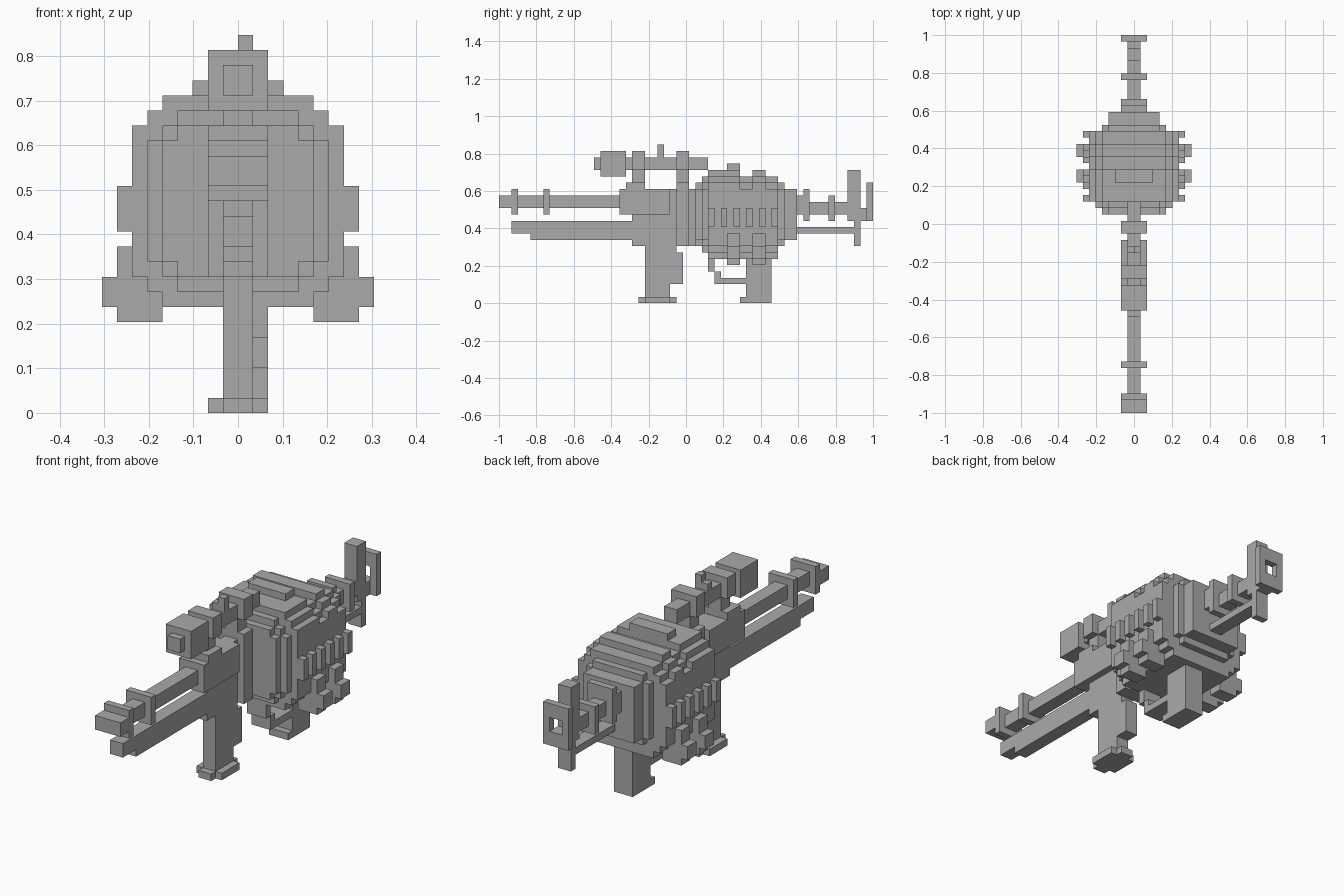
import bpy
import bmesh
from mathutils import Matrix, Vector

if "Cube" in bpy.data.objects:
    bpy.data.objects.remove(bpy.data.objects["Cube"])

UNIT = 2 / 59  # edge length of one block

grey = bpy.data.materials.new("mid_grey")
grey.use_nodes = True
grey.diffuse_color = (0.4, 0.4, 0.4, 1)
grey.node_tree.nodes["Principled BSDF"].inputs["Base Color"].default_value = (0.4, 0.4, 0.4, 1)


def block(y0, y1, half, z0, z1):
    """Centred block, counted in units from the muzzle and the ground."""
    return (-half, half, y0, y1, z0, z1)


def stepped(y0, y1, half, z0, z1, steps):
    """Slice with stair-cut corners."""
    return [block(y0, y1, half - i, z0 + steps - i, z1 - steps + i) for i in range(steps + 1)]


def both_sides(x0, x1, y0, y1, z0, z1):
    return [(x0, x1, y0, y1, z0, z1), (-x1, -x0, y0, y1, z0, z1)]


def part(name, boxes):
    bm = bmesh.new()
    for x0, x1, y0, y1, z0, z1 in boxes:
        size = Vector((x1 - x0, y1 - y0, z1 - z0)) * UNIT
        mid = Vector((x0 + x1, y0 + y1, z0 + z1)) * UNIT / 2 - Vector((0, 1, 0))
        bmesh.ops.create_cube(bm, size=1, matrix=Matrix.Translation(mid) @ Matrix.Diagonal(size).to_4x4())
    mesh = bpy.data.meshes.new(name)
    bm.to_mesh(mesh)
    bm.free()
    mesh.materials.append(grey)
    obj = bpy.data.objects.new(name, mesh)
    bpy.context.collection.objects.link(obj)
    return obj


# Barrel group
part("muzzle", [block(0, 2, 2, 15, 17)])
part("barrel", [block(2, 19, 1, 15, 17)])
for i, y in enumerate((2, 7)):
    part(f"barrel_ring_{i + 1}", [block(y, y + 1, 2, 14, 18)])
part("lower_tube", [block(2, 5, 1, 11, 13), block(5, 21, 1, 10, 13)])

# Receiver and front grip
part("receiver", [
    block(19, 27, 2, 14, 18),
    block(20, 23, 2, 18, 19),
    block(21, 23, 1, 9, 14),
    block(27, 28, 1, 14, 18),
])
part("receiver_joint", [block(28, 30, 2, 9, 19), block(30, 31, 1, 9, 18)])
part("front_grip", [
    block(23, 28, 1, 8, 14),
    block(23, 29, 1, 3, 8),
    block(23, 27, 1, 1, 3),
])
part("grip_foot", [block(22, 28, 1, 0, 1), block(23, 27, 2, 0, 1)])

# Sight
part("sight_lens", [block(15, 16, 1, 21, 23)])
part("sight_head", [block(16, 20, 2, 20, 24)])
part("sight_tube", [block(20, 33, 1, 21, 23)])
part("sight_front_mount", [block(21, 23, 1, 19, 21), block(21, 23, 2, 21, 24)])
part("sight_rear_mount", [block(28, 30, 1, 19, 21), block(28, 30, 2, 21, 24)])
part("sight_knob", [block(25, 26, 1, 23, 24), (0, 1, 25, 26, 24, 25)])

# Ribbed drum body
drum = stepped(31, 32, 5, 9, 19, 1)
drum += stepped(32, 33, 6, 8, 20, 2)
drum += stepped(33, 38, 7, 7, 21, 2)
drum += stepped(38, 40, 7, 7, 20, 2)
drum += stepped(40, 42, 7, 7, 21, 2)
drum += stepped(42, 44, 7, 7, 20, 2)
drum += stepped(44, 45, 5, 9, 19, 1)
part("drum", drum)
part("drum_cap", [block(36, 38, 3, 21, 22)])
part("drum_back", [block(45, 47, 4, 10, 18)])

# Side tabs and lower pods
tabs = []
for y in range(33, 45, 2):
    tabs += both_sides(7, 8, y, y + 1, 12, 15)
part("side_tabs", tabs)
pods = []
for y in (36, 40):
    pods += both_sides(5, 8, y, y + 2, 6, 7)
    pods += both_sides(5, 9, y, y + 2, 7, 9)
    pods += both_sides(7, 8, y, y + 2, 9, 11)
part("lower_pods", pods)

# Rear grip and trigger guard, set slightly off centre
part("rear_grip", [(-1, 2, 38, 43, 0, 1), (-1, 2, 39, 43, 1, 8)])
part("trigger_guard", [
    (-1, 2, 33, 34, 5, 8),
    (-1, 2, 34, 35, 3, 5),
    (-1, 2, 35, 39, 3, 4),
])

# Stock
part("stock_collar", [block(47, 48, 2, 14, 17), block(48, 49, 2, 13, 18)])
part("stock_rod", [block(49, 55, 1, 14, 16)])
part("stock_ring", [block(52, 53, 2, 13, 17)])
part("stock_lower_rod", [block(47, 56, 1, 11, 12)])
part("stock_post", [block(55, 57, 1, 13, 21), block(56, 57, 1, 9, 13)])
part("stock_link", [block(57, 58, 1, 13, 15)])
part("shoulder_plate", [block(58, 59, 2, 13, 15), block(58, 59, 2, 17, 19)]
     + both_sides(1, 2, 58, 59, 15, 17))
